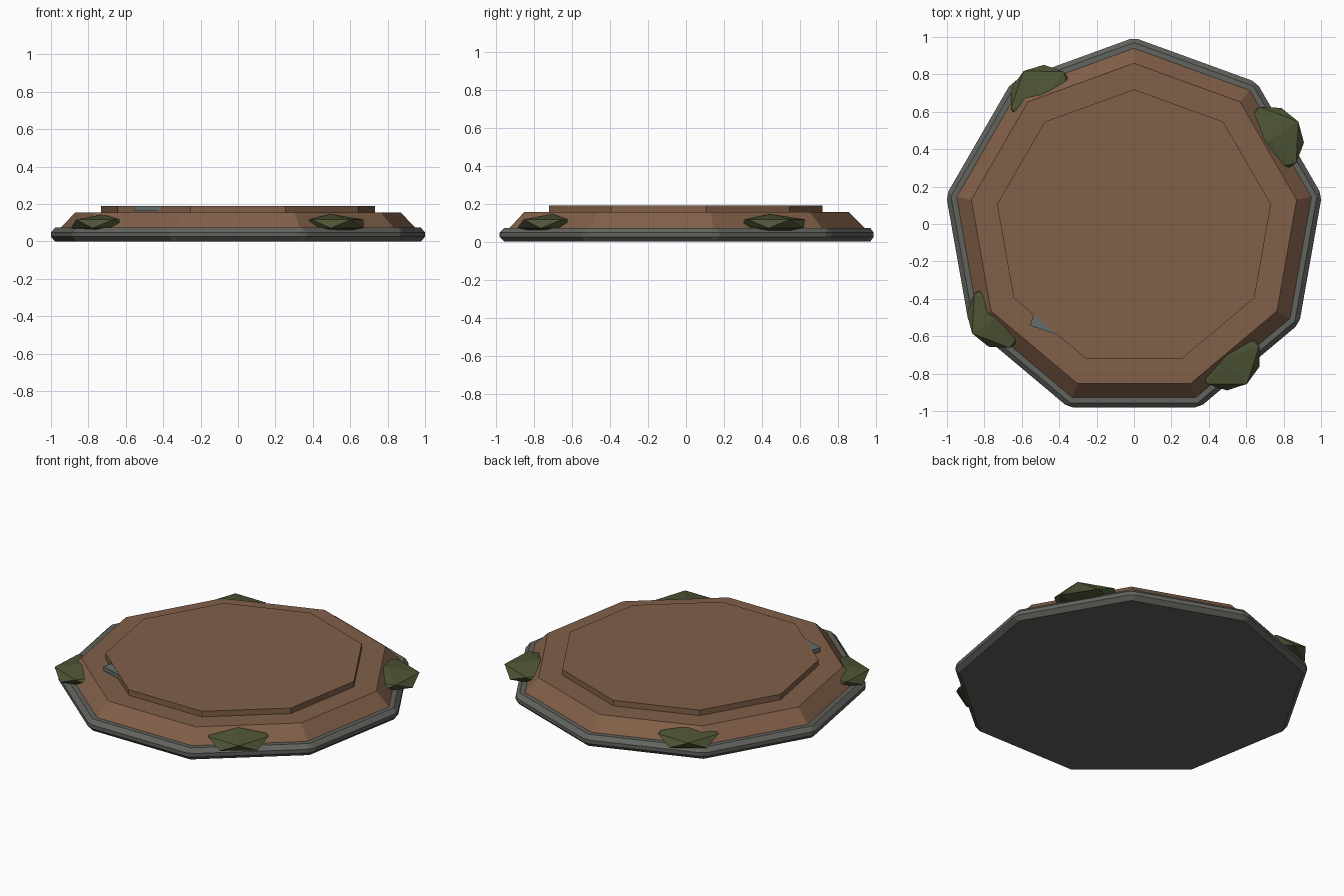
import bpy
from math import radians, cos, sin

if "Cube" in bpy.data.objects:
    bpy.data.objects.remove(bpy.data.objects["Cube"])

CY = -0.0235  # nine-sided shapes share this centre so the bounds are centred


def material(name, rgb):
    m = bpy.data.materials.new(name)
    m.diffuse_color = (*rgb, 1)
    m.use_nodes = True
    m.node_tree.nodes["Principled BSDF"].inputs["Base Color"].default_value = m.diffuse_color
    return m


STONE = material("stone", (0.12, 0.125, 0.11))
EARTH = material("earth", (0.22, 0.115, 0.065))
MOSS = material("moss", (0.075, 0.09, 0.035))
CHIP = material("chip_stone", (0.13, 0.15, 0.145))


def finish(name, mat):
    ob = bpy.context.object
    ob.name = name
    ob.data.materials.append(mat)
    return ob


def slab(name, r1, r2, z0, z1, mat):
    # nine-sided slab with one corner pointing to the back
    bpy.ops.mesh.primitive_cone_add(vertices=9, radius1=r1, radius2=r2, depth=z1 - z0,
                                    location=(0, CY, (z0 + z1) / 2))
    return finish(name, mat)


# Bevelled stone rim
rim = slab("stone_rim", 1.02, 1.02, 0, 0.073, STONE)
bevel = rim.modifiers.new("bevel", "BEVEL")
bevel.width = 0.025
bevel.segments = 1
bevel.limit_method = 'ANGLE'
bevel.angle_limit = radians(30)

# Sloped earth mound and raised top
slab("earth_mound", 0.963, 0.883, 0.073, 0.155, EARTH)
slab("raised_top", 0.7435, 0.7435, 0.155, 0.19, EARTH)

# Flattened moss clumps, each turned to face outwards: angle, distance, radius
for i, (deg, dist, r) in enumerate([(33, 0.86, 0.21), (125, 0.846, 0.203),
                                    (213, 0.85, 0.203), (306, 0.846, 0.203)]):
    a = radians(deg)
    bpy.ops.mesh.primitive_ico_sphere_add(
        subdivisions=1, radius=1, rotation=(0, 0, a),
        location=(dist * cos(a), CY + dist * sin(a), 0.094))
    bpy.context.object.scale = (r, r, 0.052)
    finish(f"moss_clump_{i + 1}", MOSS)

# Stone chip with one corner poking out of the raised top
t = radians(-18)
u, v = 0.13, 0.06
bpy.ops.mesh.primitive_cube_add(
    size=1, rotation=(0, 0, t),
    location=(-0.556 + u * cos(t) - v * sin(t), -0.543 + u * sin(t) + v * cos(t), 0.175))
bpy.context.object.scale = (2 * u, 2 * v, 0.026)
finish("stone_chip", CHIP)
